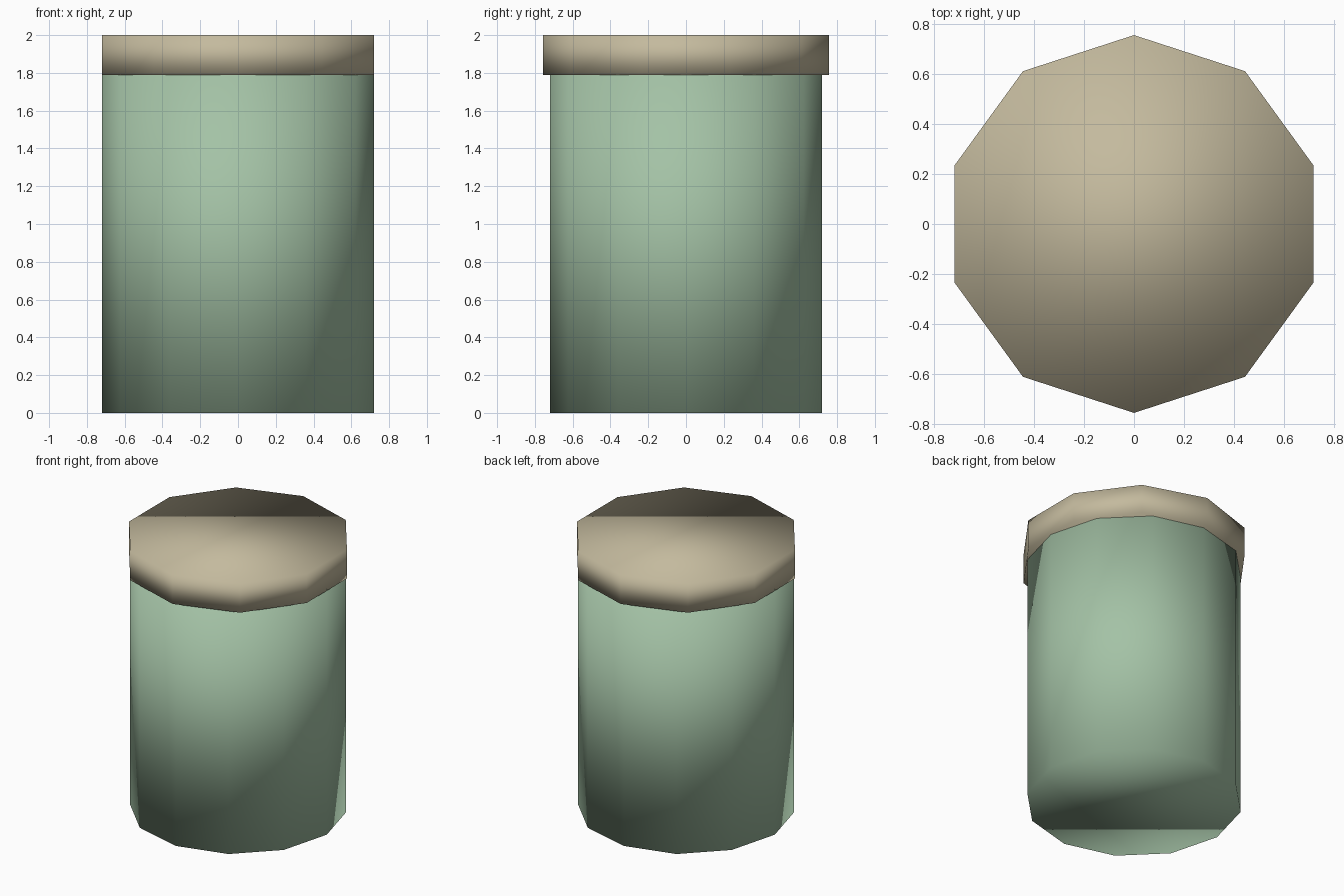
import bpy

cube = bpy.data.objects.get("Cube")
if cube:
    bpy.data.objects.remove(cube, do_unlink=True)


def flat_material(name, rgb):
    mat = bpy.data.materials.new(name)
    mat.use_nodes = True
    colour = (*rgb, 1.0)
    mat.diffuse_color = colour
    mat.node_tree.nodes["Principled BSDF"].inputs["Base Color"].default_value = colour
    return mat


def drum(name, sides, radius, bottom, top, mat):
    """Closed upright prism, smooth all over, with a corner facing +y."""
    bpy.ops.mesh.primitive_cylinder_add(
        vertices=sides, radius=radius, depth=top - bottom,
        location=(0, 0, (top + bottom) / 2))
    obj = bpy.context.object
    obj.name = obj.data.name = name
    obj.data.materials.append(mat)
    bpy.ops.object.shade_smooth()
    return obj


green = flat_material("soft green", (0.37, 0.54, 0.38))
tan = flat_material("pale tan", (0.55, 0.49, 0.34))

# Twelve-sided container, its top tucked just inside the lid
drum("jar_body", 12, 0.72, 0.0, 1.80, green)

# Wider ten-sided lid
drum("jar_lid", 10, 0.757, 1.788, 2.0, tan)
